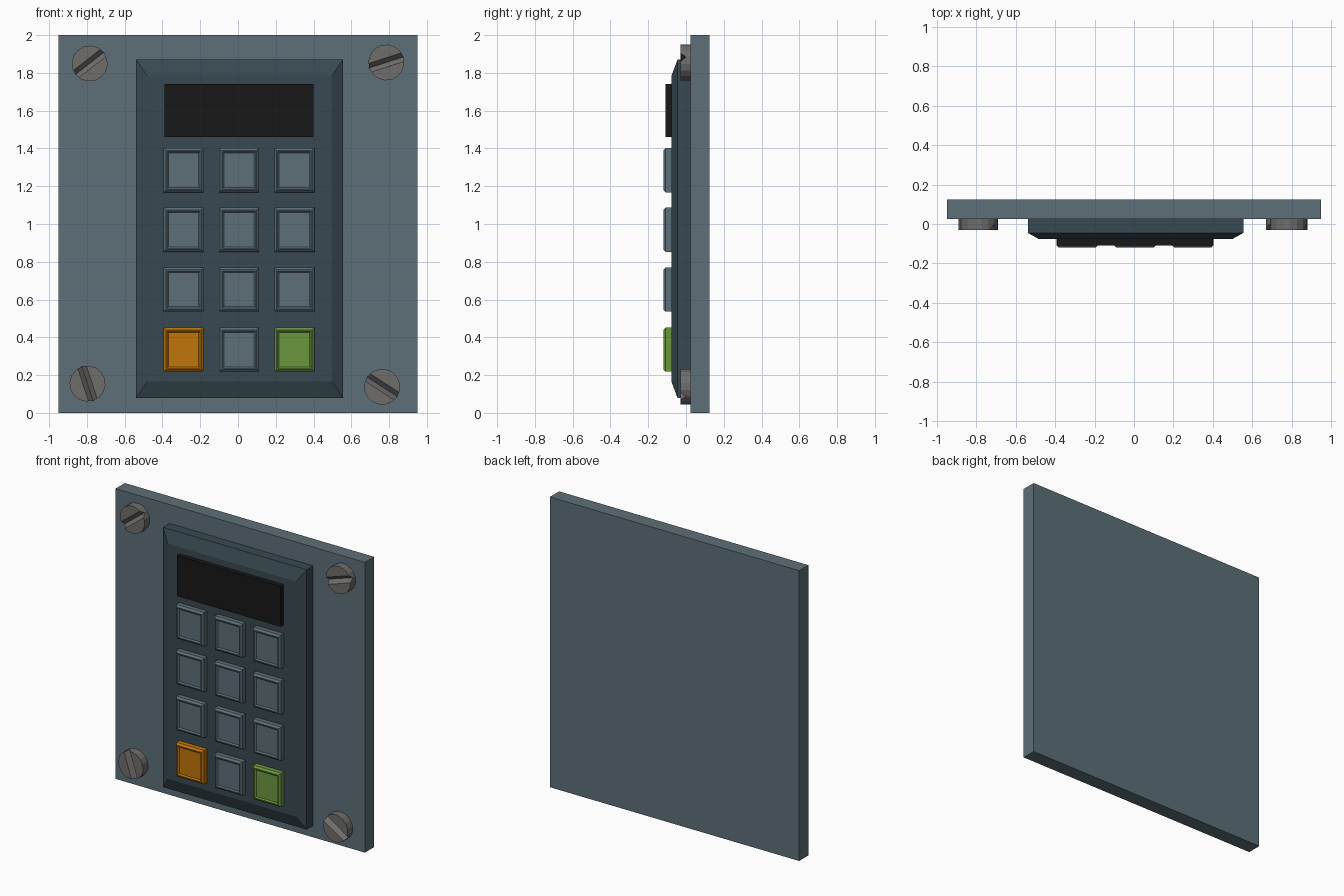
import bpy, bmesh
from math import radians
from mathutils import Matrix

if "Cube" in bpy.data.objects:
    bpy.data.objects.remove(bpy.data.objects["Cube"])


def material(name, rgb):
    m = bpy.data.materials.new(name)
    m.diffuse_color = (*rgb, 1)
    m.use_nodes = True
    m.node_tree.nodes["Principled BSDF"].inputs["Base Color"].default_value = m.diffuse_color
    return m


STEEL = material("blue_grey", (0.11, 0.16, 0.185))
DARK = material("dark_blue_grey", (0.04, 0.066, 0.082))
BLACK = material("screen_black", (0.009, 0.009, 0.009))
ORANGE = material("orange", (0.52, 0.18, 0.003))
GREEN = material("green", (0.15, 0.31, 0.05))
METAL = material("screw_metal", (0.16, 0.155, 0.15))


def finish(name, bm, loc, mat):
    bmesh.ops.recalc_face_normals(bm, faces=bm.faces)
    me = bpy.data.meshes.new(name)
    bm.to_mesh(me)
    bm.free()
    me.materials.append(mat)
    ob = bpy.data.objects.new(name, me)
    ob.location = loc
    bpy.context.collection.objects.link(ob)
    return ob


def stepped_panel(name, x, z, loops, mat):
    """Rectangles (half width, half height, y) joined from back to front."""
    bm = bmesh.new()
    rings = [[bm.verts.new((sx * w, y, sz * h))
              for sx, sz in ((-1, -1), (1, -1), (1, 1), (-1, 1))]
             for w, h, y in loops]
    bm.faces.new(rings[0])
    bm.faces.new(rings[-1])
    for a, b in zip(rings, rings[1:]):
        for i in range(4):
            j = (i + 1) % 4
            bm.faces.new((a[i], a[j], b[j], b[i]))
    return finish(name, bm, (x, 0, z), mat)


def screw(name, x, z, angle):
    """Low-poly screw head with a V-shaped slot pressed into the front."""
    r, d, slot = 0.095, 0.055, 0.024
    bm = bmesh.new()
    bmesh.ops.create_cone(bm, cap_ends=True, segments=16, radius1=r, radius2=r,
                          depth=d, matrix=Matrix.Rotation(radians(90), 4, 'X'))
    for px in (-slot, 0, slot):
        bmesh.ops.bisect_plane(bm, geom=bm.verts[:] + bm.edges[:] + bm.faces[:],
                               dist=1e-5, plane_co=(px, 0, 0), plane_no=(1, 0, 0))
    for v in bm.verts:
        if abs(v.co.x) < 1e-4 and v.co.y < 0:
            v.co.y += 0.03
    ob = finish(name, bm, (x, 0.025 - d / 2, z), METAL)
    ob.rotation_euler.y = radians(90 - angle)


# Wall plate
stepped_panel("back_plate", 0, 1, [(0.95, 1, 0.125), (0.95, 1, 0.025)], STEEL)

# Raised housing with sloped border
stepped_panel("keypad_housing", 0.008, 0.975,
              [(0.547, 0.895, 0.03), (0.547, 0.895, -0.045), (0.49, 0.81, -0.077)], DARK)

# Display
stepped_panel("display_screen", 0.005, 1.6,
              [(0.395, 0.14, -0.07), (0.395, 0.14, -0.108)], BLACK)

# Blank keys with chamfered rim and sunken face
for row, z in enumerate((1.285, 0.97, 0.653, 0.335)):
    for col, x in enumerate((-0.288, 0.005, 0.298)):
        mat = {(3, 0): ORANGE, (3, 2): GREEN}.get((row, col), STEEL)
        stepped_panel(f"key_{row + 1}_{col + 1}", x, z,
                      [(0.106, 0.117, -0.07), (0.106, 0.117, -0.108),
                       (0.094, 0.105, -0.12), (0.088, 0.099, -0.12),
                       (0.08, 0.091, -0.112)], mat)

# Corner screws, each turned differently
for name, x, z, angle in (("screw_top_left", -0.785, 1.85, 38),
                          ("screw_top_right", 0.785, 1.855, 18),
                          ("screw_bottom_left", -0.797, 0.155, -72),
                          ("screw_bottom_right", 0.763, 0.138, -33)):
    screw(name, x, z, angle)
